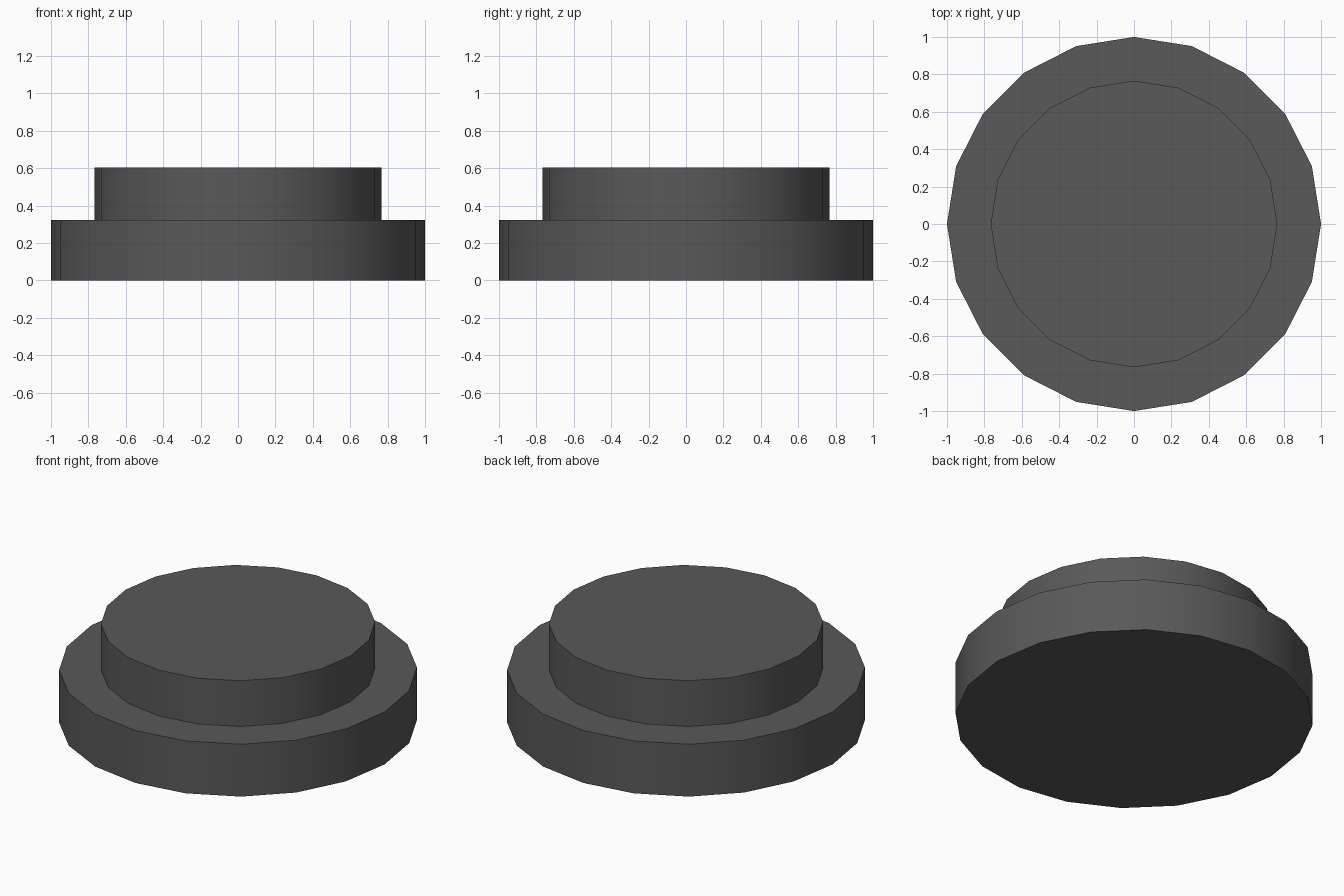
import bpy
import math

if "Cube" in bpy.data.objects:
    bpy.data.objects.remove(bpy.data.objects["Cube"])

SIDES = 20

# Dark grey finish
dark_grey = bpy.data.materials.new("dark_grey")
dark_grey.diffuse_color = (0.1, 0.1, 0.1, 1)
dark_grey.use_nodes = True
dark_grey.node_tree.nodes["Principled BSDF"].inputs["Base Color"].default_value = dark_grey.diffuse_color


def disc(name, radius, bottom, top):
    """Upright 20-sided disc with smooth walls and sharp rims."""
    bpy.ops.mesh.primitive_cylinder_add(
        vertices=SIDES, radius=radius, depth=top - bottom,
        location=(0, 0, (bottom + top) / 2))
    obj = bpy.context.object
    obj.name = name
    obj.data.materials.append(dark_grey)
    bpy.ops.object.shade_smooth_by_angle(angle=math.radians(30))
    return obj


# Wide lower disc
disc("base_disc", 1.0, 0.0, 0.323)

# Narrower raised disc on top
disc("upper_disc", 0.766, 0.323, 0.605)
